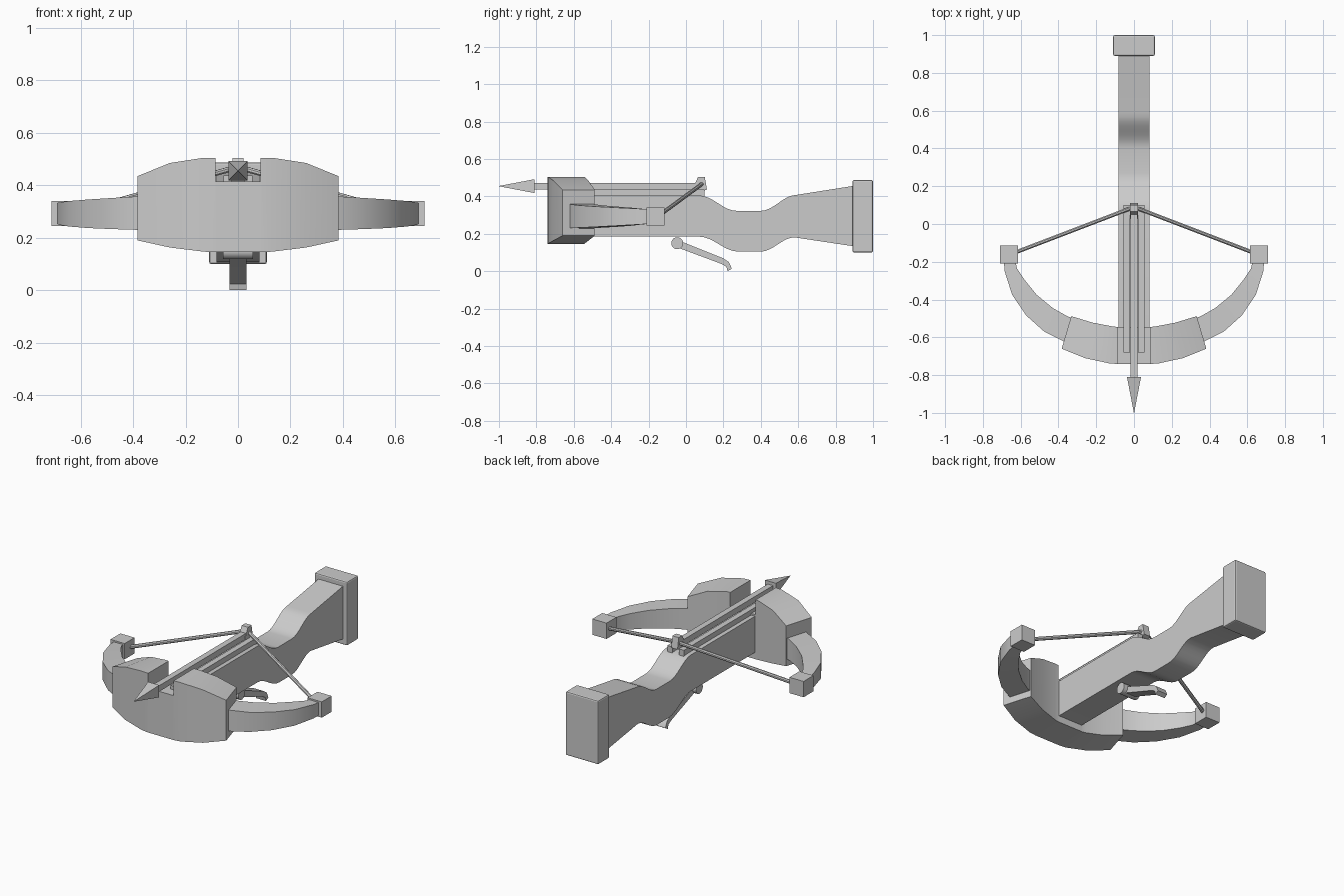
import bpy, bmesh, math
from mathutils import Vector

cube = bpy.data.objects.get("Cube")
if cube:
    bpy.data.objects.remove(cube, do_unlink=True)

grey = bpy.data.materials.new("light_grey")
grey.use_nodes = True
colour = (0.6, 0.6, 0.6, 1)
grey.diffuse_color = colour
grey.node_tree.nodes["Principled BSDF"].inputs["Base Color"].default_value = colour


def loft(name, rings, smooth=False, bevel=0):
    """Skin a row of matching closed rings and cap both ends."""
    bm = bmesh.new()
    rows = [[bm.verts.new(p) for p in ring] for ring in rings]
    n = len(rows[0])
    for a, b in zip(rows, rows[1:]):
        for i in range(n):
            j = (i + 1) % n
            bm.faces.new((a[i], a[j], b[j], b[i]))
    bm.faces.new(rows[0][::-1])
    bm.faces.new(rows[-1])
    bmesh.ops.recalc_face_normals(bm, faces=bm.faces[:])
    mesh = bpy.data.meshes.new(name)
    bm.to_mesh(mesh)
    bm.free()
    mesh.materials.append(grey)
    obj = bpy.data.objects.new(name, mesh)
    bpy.context.collection.objects.link(obj)
    if bevel:
        mod = obj.modifiers.new("soft_edges", 'BEVEL')
        mod.width, mod.segments = bevel, 2
    if smooth:
        bpy.ops.object.select_all(action='DESELECT')
        obj.select_set(True)
        bpy.context.view_layer.objects.active = obj
        bpy.ops.object.shade_smooth_by_angle(angle=math.radians(32))
    return obj


def extrude(name, profile, half, centre=0, **kw):
    """Extrude a (y, z) profile along x."""
    return loft(name, [[(centre + s * half, y, z) for y, z in profile] for s in (-1, 1)], **kw)


def box(name, x, y, z, **kw):
    """Box from its ranges along the three axes."""
    profile = [(y[0], z[0]), (y[1], z[0]), (y[1], z[1]), (y[0], z[1])]
    return extrude(name, profile, (x[1] - x[0]) / 2, sum(x) / 2, **kw)


def rod(name, a, b, r, sides):
    """Straight round rod between two points."""
    a, b = Vector(a), Vector(b)
    turn = (b - a).to_track_quat('Z', 'Y')
    ring = [turn @ Vector((r * math.cos(t), r * math.sin(t), 0))
            for t in (math.tau * (i + 0.5) / sides for i in range(sides))]
    return loft(name, [[p + v for v in ring] for p in (a, b)], smooth=sides > 6)


# Stock: eased dips joined to straight runs
def ease(y0, z0, y1, z1, steps=8):
    return [(y0 + (y1 - y0) * i / steps,
             z0 + (z1 - z0) * (0.5 - 0.5 * math.cos(math.pi * i / steps)))
            for i in range(steps + 1)]


top = [(-0.70, 0.405)] + ease(0.07, 0.405, 0.27, 0.323) + ease(0.40, 0.323, 0.59, 0.408) + [(0.90, 0.457)]
bottom = [(-0.70, 0.185)] + ease(0.07, 0.185, 0.28, 0.105) + ease(0.40, 0.105, 0.58, 0.181) + [(0.90, 0.133)]
extrude("stock", top + bottom[::-1], 0.082, smooth=True)
box("butt_plate", (-0.11, 0.11), (0.89, 1.0), (0.10, 0.487), bevel=0.008)

# Curved front block with a notch for the bolt
half_block = [  # outer x, outer y, inner x, inner y, bottom, top
    (0.085, -0.741, 0.085, -0.545, 0.145, 0.415),
    (0.085, -0.741, 0.085, -0.545, 0.145, 0.505),
    (0.13, -0.738, 0.11, -0.543, 0.147, 0.505),
    (0.26, -0.71, 0.22, -0.522, 0.163, 0.485),
    (0.383, -0.66, 0.332, -0.488, 0.19, 0.435)]


def section(s, xo, yo, xi, yi, lo, hi):
    return [(s * xo, yo, lo), (s * xi, yi, lo), (s * xi, yi, hi), (s * xo, yo, hi)]


rings = [section(-1, *r) for r in reversed(half_block)] + [section(1, *r) for r in half_block]
loft("front_block", rings, smooth=True)

# Bow limbs, tips and string
limb = [
    (0.30, -0.645, 0.30, -0.505, 0.228, 0.36),
    (0.375, -0.62, 0.35, -0.49, 0.23, 0.358),
    (0.475, -0.57, 0.43, -0.445, 0.233, 0.352),
    (0.57, -0.485, 0.515, -0.375, 0.237, 0.346),
    (0.645, -0.375, 0.58, -0.295, 0.243, 0.340),
    (0.685, -0.25, 0.62, -0.235, 0.25, 0.334),
    (0.69, -0.18, 0.63, -0.18, 0.255, 0.330)]
for side, s in (("left", 1), ("right", -1)):
    loft(side + "_limb", [section(s, *r) for r in limb], smooth=True)
    box(side + "_limb_tip", sorted((s * 0.615, s * 0.71)), (-0.21, -0.115), (0.245, 0.341))
    rod(side + "_string", (s * 0.64, -0.155, 0.29), (0, 0.09, 0.47), 0.011, 8)

# Rails and string catch
for side, s in (("left", 1), ("right", -1)):
    box(side + "_rail", sorted((s * 0.022, s * 0.056)), (-0.68, 0.10), (0.395, 0.437))
catch = [(0.03, 0.43), (0.065, 0.505), (0.10, 0.505), (0.112, 0.437), (0.095, 0.43)]
extrude("string_catch", catch, 0.021)

# Bolt with pyramid head
box("bolt_shaft", (-0.018, 0.018), (-0.82, 0.09), (0.437, 0.473))


def square(y, r):
    return [(a * r, y, 0.455 + b * r) for a, b in ((-1, -1), (1, -1), (1, 1), (-1, 1))]


loft("bolt_head", [square(-0.81, 0.037), square(-1.0, 0.0008)])

# Trigger: pivot pin and hooked lever
rod("trigger_pivot", (-0.058, -0.047, 0.15), (0.058, -0.047, 0.15), 0.032, 20)
lever = [(-0.03, 0.165), (0.20, 0.073), (0.23, 0.052), (0.245, 0.018),
         (0.222, 0.004), (0.216, 0.028), (0.19, 0.043), (-0.03, 0.125)]
extrude("trigger_lever", lever, 0.033, smooth=True)

lowest = min(v.co.z for o in bpy.data.objects if o.type == 'MESH' for v in o.data.vertices)
bpy.data.objects["trigger_lever"].location.z -= lowest
